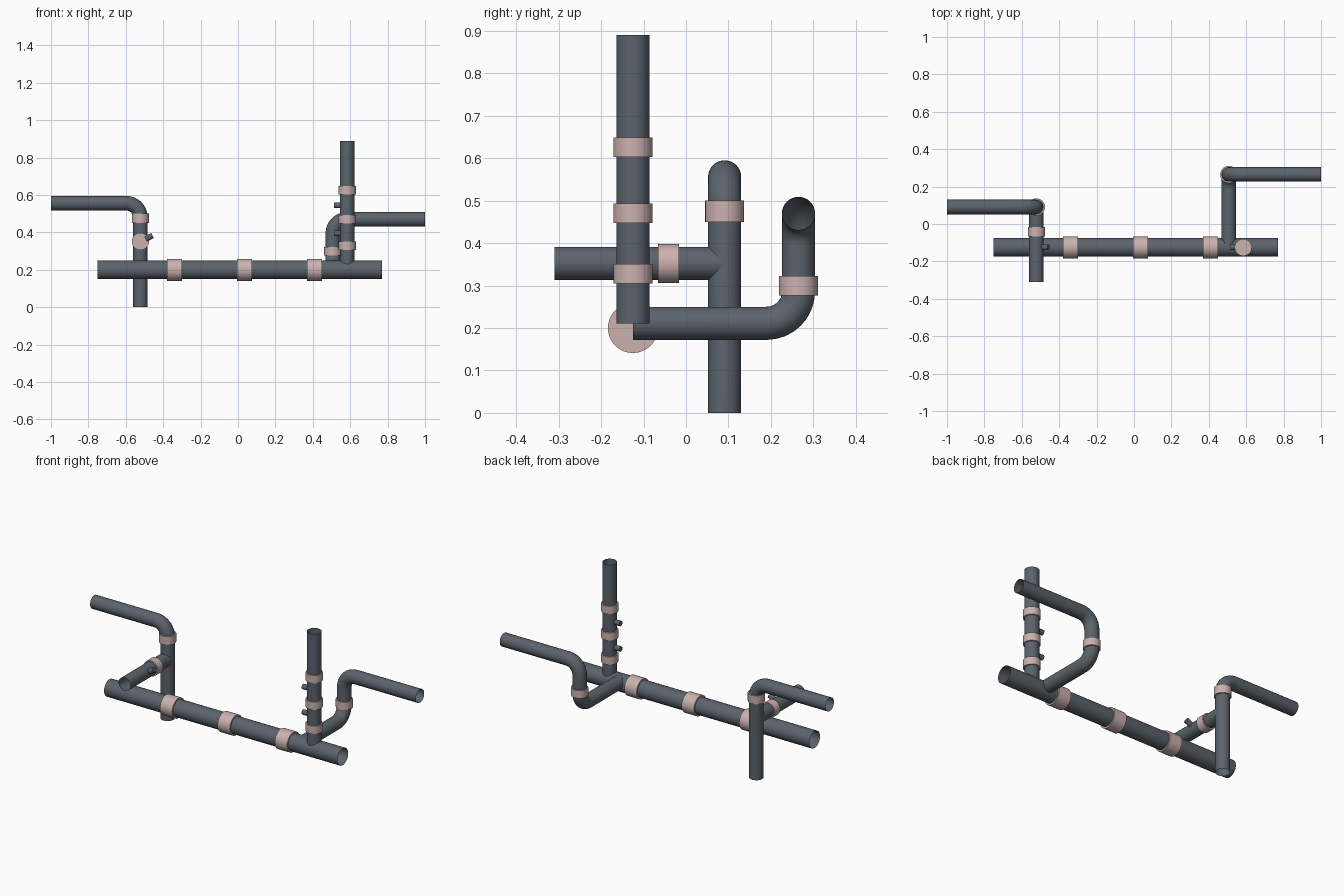
import bpy, bmesh, math
from mathutils import Vector

if "Cube" in bpy.data.objects:
    bpy.data.objects.remove(bpy.data.objects["Cube"])

SIDES = 32


def material(name, colour):
    m = bpy.data.materials.new(name)
    m.diffuse_color = (*colour, 1)
    m.use_nodes = True
    m.node_tree.nodes["Principled BSDF"].inputs["Base Color"].default_value = m.diffuse_color
    return m


STEEL = material("dark_steel", (0.105, 0.125, 0.15))
PINK = material("pink_coupling", (0.60, 0.44, 0.43))


def round_corners(points, bend, steps=8):
    """Replace each right-angle corner of a path by an arc."""
    pts = [Vector(p) for p in points]
    path = [pts[0]]
    for a, b, c in zip(pts, pts[1:], pts[2:]):
        u, v = (a - b).normalized(), (c - b).normalized()
        centre = b + (u + v) * bend
        for i in range(steps + 1):
            t = math.pi / 2 * i / steps
            path.append(centre - v * bend * math.cos(t) - u * bend * math.sin(t))
    return path + [pts[-1]]


def tube(name, points, radius, mat=STEEL, capped=False, bend=0.075):
    """Sweep a circle along a path; ends stay open unless capped."""
    path = round_corners(points, bend)
    bm = bmesh.new()
    rings, side, last = [], None, None
    for i, p in enumerate(path):
        d = (path[min(i + 1, len(path) - 1)] - path[max(i - 1, 0)]).normalized()
        if i not in (0, len(path) - 1):
            d = ((path[i + 1] - p).normalized() + (p - path[i - 1]).normalized()).normalized()
        side = d.orthogonal().normalized() if side is None else last.rotation_difference(d) @ side
        last = d
        up = d.cross(side)
        rings.append([bm.verts.new(p + radius * (side * math.cos(a) + up * math.sin(a)))
                      for a in (2 * math.pi * k / SIDES for k in range(SIDES))])
    for r, s in zip(rings, rings[1:]):
        for k in range(SIDES):
            n = (k + 1) % SIDES
            bm.faces.new((r[k], r[n], s[n], s[k]))
    if capped:
        bm.faces.new(rings[0][::-1])
        bm.faces.new(rings[-1])
    mesh = bpy.data.meshes.new(name)
    bm.to_mesh(mesh)
    bm.free()
    mesh.materials.append(mat)
    ob = bpy.data.objects.new(name, mesh)
    bpy.context.collection.objects.link(ob)
    bpy.ops.object.select_all(action='DESELECT')
    ob.select_set(True)
    bpy.context.view_layer.objects.active = ob
    bpy.ops.object.shade_smooth_by_angle(angle=math.radians(40))
    return ob


def coupling(name, centre, axis, width, radius):
    c, h = Vector(centre), Vector(axis) * width / 2
    tube(name, [c - h, c + h], radius, PINK, capped=True)


def valve_stub(name, centre, direction):
    c, d = Vector(centre), Vector(direction).normalized()
    tube(name, [c + d * 0.03, c + d * 0.072], 0.015, capped=True)


R, RC = 0.039, 0.046
X, Y, Z = (1, 0, 0), (0, 1, 0), (0, 0, 1)

# thick main pipe with three couplings
MY = -0.125
tube("main_pipe", [(-0.75, MY, 0.2), (0.77, MY, 0.2)], 0.05)
for i, x in enumerate((-0.34, 0.035, 0.408)):
    coupling(f"main_coupling_{i}", (x, MY, 0.2), X, 0.08, 0.059)

# left riser, bending outward, with a front branch
LX, LY = -0.522, 0.091
tube("left_riser", [(LX, LY, 0), (LX, LY, 0.556), (-1, LY, 0.556)], R)
coupling("left_riser_coupling", (LX, LY, 0.475), Z, 0.05, RC)
tube("left_branch", [(LX, -0.31, 0.352), (LX, LY, 0.352)], R)
coupling("left_branch_coupling", (LX, -0.041, 0.352), Y, 0.05, RC)
valve_stub("left_branch_stub", (LX, MY, 0.352), (0.9, 0, 0.42))

# right vertical pipe with couplings and stubs
VX = 0.584
tube("right_riser", [(VX, MY, 0.211), (VX, MY, 0.89)], R)
for i, z in enumerate((0.328, 0.47, 0.626)):
    coupling(f"right_riser_coupling_{i}", (VX, MY, z), Z, 0.046, RC)
for i, z in enumerate((0.395, 0.545)):
    valve_stub(f"right_riser_stub_{i}", (VX, MY, z), (-1, 0, 0))

# right offset pipe: back, up, then outward
OX, OY = 0.507, 0.265
tube("right_offset_pipe", [(OX, MY, 0.211), (OX, OY, 0.211), (OX, OY, 0.47), (1, OY, 0.47)], R)
coupling("right_offset_coupling", (OX, OY, 0.299), Z, 0.046, RC)
